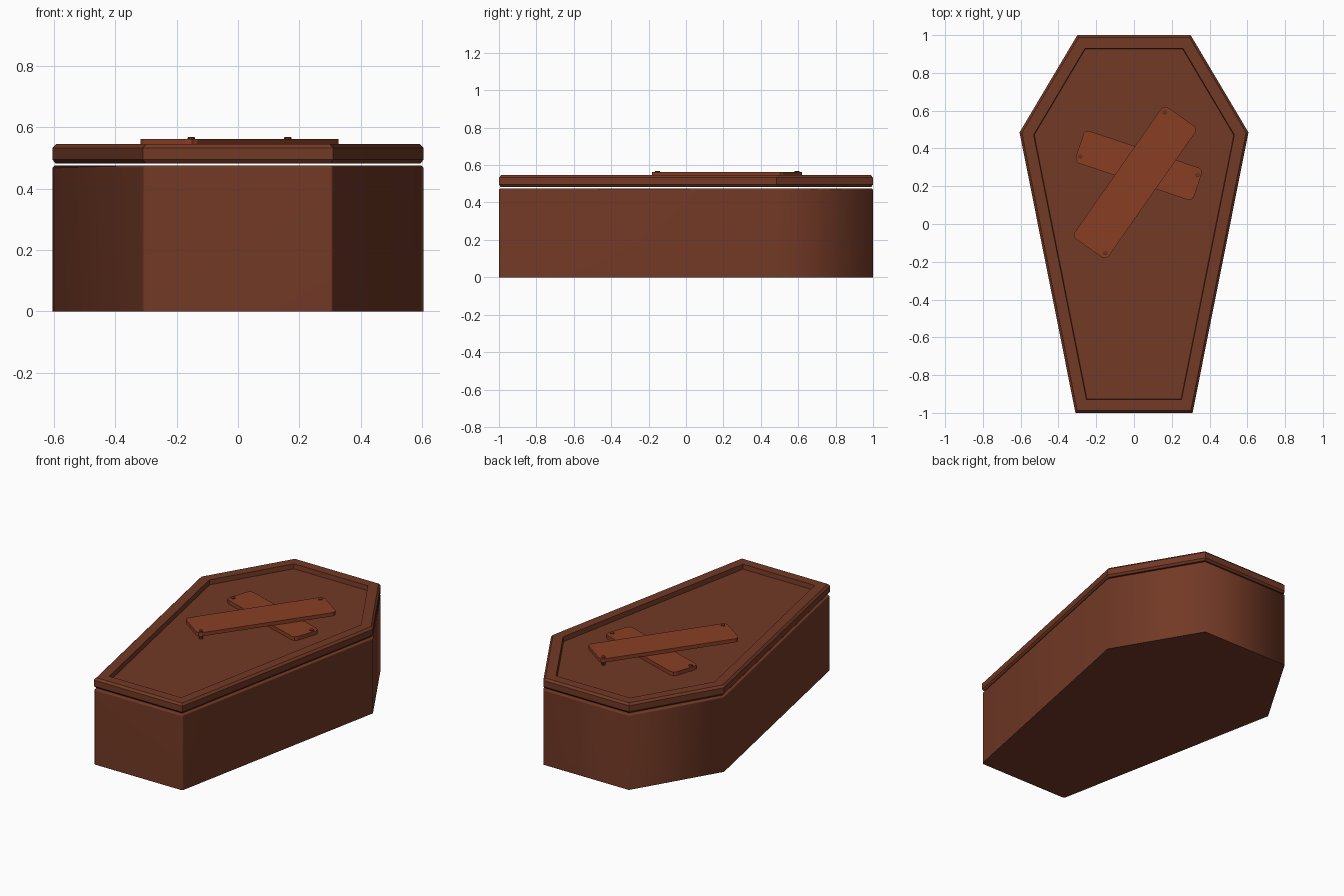
import bpy, bmesh, math
from mathutils import Vector

cube = bpy.data.objects.get("Cube")
if cube:
    bpy.data.objects.remove(cube, do_unlink=True)


def make_material(name, rgb):
    m = bpy.data.materials.new(name)
    m.use_nodes = True
    m.diffuse_color = (*rgb, 1)
    bsdf = m.node_tree.nodes["Principled BSDF"]
    bsdf.inputs["Base Color"].default_value = (*rgb, 1)
    bsdf.inputs["Roughness"].default_value = 0.8
    return m


dark_wood = make_material("dark wood", (0.17, 0.041, 0.019))
plank_wood = make_material("plank wood", (0.25, 0.049, 0.017))
nail_brown = make_material("nail brown", (0.14, 0.034, 0.016))


def inset(points, d):
    """Move every edge of a convex counter-clockwise outline inwards by d."""
    result = []
    for i, p in enumerate(points):
        a = (p - points[i - 1]).normalized()
        b = (points[(i + 1) % len(points)] - p).normalized()
        na, nb = Vector((-a.y, a.x)), Vector((-b.y, b.x))
        result.append(p + (na + nb) * d / (1 + na.dot(nb)))
    return result


def loft(name, outline, profile, mat):
    """Stack inset copies of an outline; profile holds (inset, height) pairs."""
    bm = bmesh.new()
    rings = [[bm.verts.new((p.x, p.y, z)) for p in inset(outline, d)]
             for d, z in profile]
    n = len(outline)
    for low, high in zip(rings, rings[1:]):
        for i in range(n):
            j = (i + 1) % n
            bm.faces.new((low[i], low[j], high[j], high[i]))
    bm.faces.new(rings[0][::-1])
    bm.faces.new(rings[-1])
    mesh = bpy.data.meshes.new(name)
    bm.to_mesh(mesh)
    bm.free()
    mesh.materials.append(mat)
    obj = bpy.data.objects.new(name, mesh)
    bpy.context.collection.objects.link(obj)
    return obj


def mirrored(right_half):
    """Close a half outline, listed front to back, across x = 0."""
    pts = [Vector(p) for p in right_half]
    return pts + [Vector((-p.x, p.y)) for p in reversed(pts)]


# Box with narrow front corner chamfers and soft shoulders
box = loft("coffin_box",
           mirrored([(0.302, -1), (0.312, -0.99), (0.606, 0.485), (0.3, 1)]),
           [(0, 0), (0, 0.468), (0.008, 0.476)], dark_wood)
bpy.ops.object.select_all(action='DESELECT')
box.select_set(True)
bpy.context.view_layer.objects.active = box
bpy.ops.object.shade_smooth_by_angle(angle=math.radians(65))
box.modifiers.new("face_weighting", 'WEIGHTED_NORMAL').keep_sharp = True

# Lid with chamfered rim and recessed panel
loft("coffin_lid", mirrored([(0.31, -1), (0.606, 0.485), (0.3, 1)]),
     [(0.01, 0.483), (0, 0.495), (0, 0.533), (0.012, 0.546),
      (0.071, 0.546), (0.074, 0.516)], dark_wood)


def plank(name, centre, angle, half_size, bottom, top, nail_at):
    """A plank with clipped corners, pinned by nails at opposite corners."""
    hx, hy = half_size
    c = 0.025
    outline = [Vector(p) for p in (
        (-hx + c, -hy), (hx - c, -hy), (hx - c * 0.3, -hy + c * 0.3),
        (hx, -hy + c), (hx, hy - c), (hx - c * 0.3, hy - c * 0.3),
        (hx - c, hy), (-hx + c, hy), (-hx + c * 0.3, hy - c * 0.3),
        (-hx, hy - c), (-hx, -hy + c), (-hx + c * 0.3, -hy + c * 0.3))]
    board = loft(name, outline, [(0, bottom), (0, top)], plank_wood)
    parts = [board]
    for sign, end in ((1, "inner"), (-1, "outer")):
        circle = [Vector((math.cos(t), math.sin(t))) * 0.013
                  + Vector(nail_at) * sign
                  for t in (math.tau * k / 10 for k in range(10))]
        parts.append(loft(f"{name}_nail_{end}", circle,
                          [(0, 0.51), (0, top + 0.004), (0.003, top + 0.006)],
                          nail_brown))
    for obj in parts:
        obj.location = (*centre, 0)
        obj.rotation_euler.z = math.radians(angle)


# Crossed planks nailed on the lid
plank("short_plank", (0.025, 0.31), -18.5, (0.33, 0.09), 0.516, 0.54, (0.31, 0.051))
plank("long_plank", (0.005, 0.22), 55, (0.425, 0.11), 0.54, 0.563, (0.396, 0.085))
